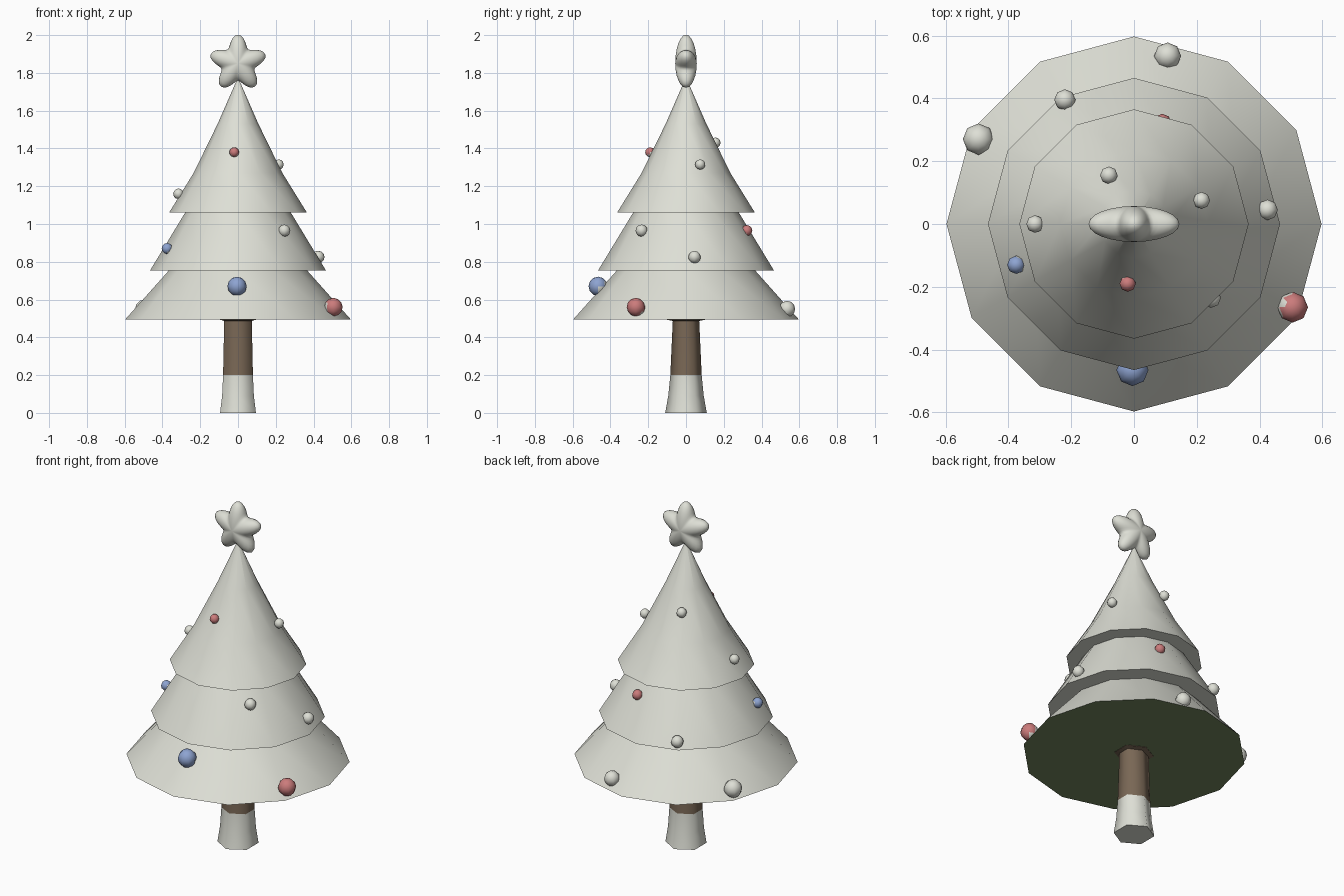
import bpy, bmesh, math
from mathutils import Vector

if "Cube" in bpy.data.objects:
    bpy.data.objects.remove(bpy.data.objects["Cube"])

def mat(name, rgb):
    m = bpy.data.materials.new(name)
    m.diffuse_color = (*rgb, 1)
    m.use_nodes = True
    m.node_tree.nodes["Principled BSDF"].inputs["Base Color"].default_value = m.diffuse_color
    return m

SNOW = mat("snow_white", (0.73, 0.74, 0.67))
BROWN = mat("bark_brown", (0.19, 0.135, 0.09))
GREEN = mat("pine_green", (0.17, 0.24, 0.11))
RED = mat("bauble_red", (0.60, 0.20, 0.20))
BLUE = mat("bauble_blue", (0.27, 0.37, 0.64))

def finish(name, bm, mats, angle):
    bmesh.ops.recalc_face_normals(bm, faces=bm.faces)
    me = bpy.data.meshes.new(name)
    bm.to_mesh(me)
    bm.free()
    for m in mats:
        me.materials.append(m)
    ob = bpy.data.objects.new(name, me)
    bpy.context.collection.objects.link(ob)
    bpy.ops.object.select_all(action='DESELECT')
    ob.select_set(True)
    bpy.context.view_layer.objects.active = ob
    bpy.ops.object.shade_smooth_by_angle(angle=math.radians(angle))
    return ob

def loft(rings, sides):
    """Stacked rings (z, x radius, y radius), first vertex on +y, capped at both ends."""
    bm = bmesh.new()
    rows = []
    for z, rx, ry in rings:
        rows.append([bm.verts.new((rx * math.sin(2 * math.pi * i / sides),
                                   ry * math.cos(2 * math.pi * i / sides), z))
                     for i in range(sides)])
    for a, b in zip(rows, rows[1:]):
        for i in range(sides):
            j = (i + 1) % sides
            bm.faces.new((a[i], a[j], b[j], b[i]))
    bm.faces.new(rows[0])
    bm.faces.new(rows[-1])
    return bm

# Trunk: six sides, flared foot, snow on the lower part
k = 1 / math.cos(math.pi / 6)
bm = loft([(0, 0.095 * k, 0.11), (0.09, 0.084 * k, 0.094), (0.2, 0.079 * k, 0.083),
           (0.487, 0.073 * k, 0.07), (0.493, 0.095 * k, 0.10), (0.51, 0.095 * k, 0.10)], 6)
for f in bm.faces:
    f.material_index = 0 if f.calc_center_median().z < 0.2 else 1
finish("trunk", bm, [SNOW, BROWN], 65)

# Snowy branch tiers, the lowest one green underneath
tiers = {
    "lower_tier": [(0.495, 0.597), (0.755, 0.365), (0.88, 0.25)],
    "middle_tier": [(0.755, 0.465), (1.06, 0.28), (1.16, 0.21)],
    "upper_tier": [(1.06, 0.365), (1.27, 0.235), (1.53, 0.108), (1.77, 0.003)],
}
for name, prof in tiers.items():
    bm = loft([(z, r, r) for z, r in prof], 12)
    if name == "lower_tier":
        for f in bm.faces:
            c = f.calc_center_median()
            if c.z < 0.5:
                f.material_index = 1
    finish(name, bm, [SNOW, GREEN], 40)

# Star: puffy five-point cushion
bm = bmesh.new()
N, M = 60, 12
poles = [bm.verts.new((0, s * 0.057, 1.85)) for s in (-1, 1)]
rows = []
for j in range(1, M):
    phi = -math.pi / 2 + math.pi * j / M
    row = []
    for i in range(N):
        t = 2 * math.pi * i / N
        c = math.cos(5 * t)
        r = (0.122 + 0.030 * c) * math.cos(phi)
        row.append(bm.verts.new((r * math.sin(t), 0.057 * math.sin(phi),
                                 1.85 + r * math.cos(t))))
    rows.append(row)
for i in range(N):
    j = (i + 1) % N
    bm.faces.new((poles[0], rows[0][i], rows[0][j]))
    bm.faces.new((poles[1], rows[-1][i], rows[-1][j]))
    for a, b in zip(rows, rows[1:]):
        bm.faces.new((a[i], a[j], b[j], b[i]))
finish("star", bm, [SNOW], 60)

# Baubles: x, y, z, radius, colour of the outward side
baubles = [
    (-0.02, -0.19, 1.38, 0.026, RED),
    (0.215, 0.075, 1.315, 0.027, SNOW),
    (-0.315, 0.0, 1.16, 0.028, SNOW),
    (-0.08, 0.155, 1.43, 0.028, SNOW),
    (-0.375, -0.13, 0.87, 0.029, BLUE),
    (0.245, -0.235, 0.965, 0.032, SNOW),
    (0.425, 0.045, 0.825, 0.033, SNOW),
    (0.09, 0.322, 0.965, 0.029, RED),
    (-0.22, 0.395, 0.80, 0.034, SNOW),
    (-0.005, -0.465, 0.67, 0.051, BLUE),
    (0.505, -0.265, 0.56, 0.049, RED),
    (-0.495, 0.27, 0.55, 0.05, SNOW),
    (0.107, 0.535, 0.55, 0.043, SNOW),
]
for n, (x, y, z, r, colour) in enumerate(baubles, 1):
    bm = bmesh.new()
    bmesh.ops.create_uvsphere(bm, u_segments=8, v_segments=6, radius=r)
    out = Vector((x, y, 0.2)).normalized()
    for f in bm.faces:
        f.material_index = 0 if f.calc_center_median().normalized().dot(out) > -0.3 else 1
    finish(f"bauble_{n}", bm, [colour, SNOW], 60).location = (x, y, z)
